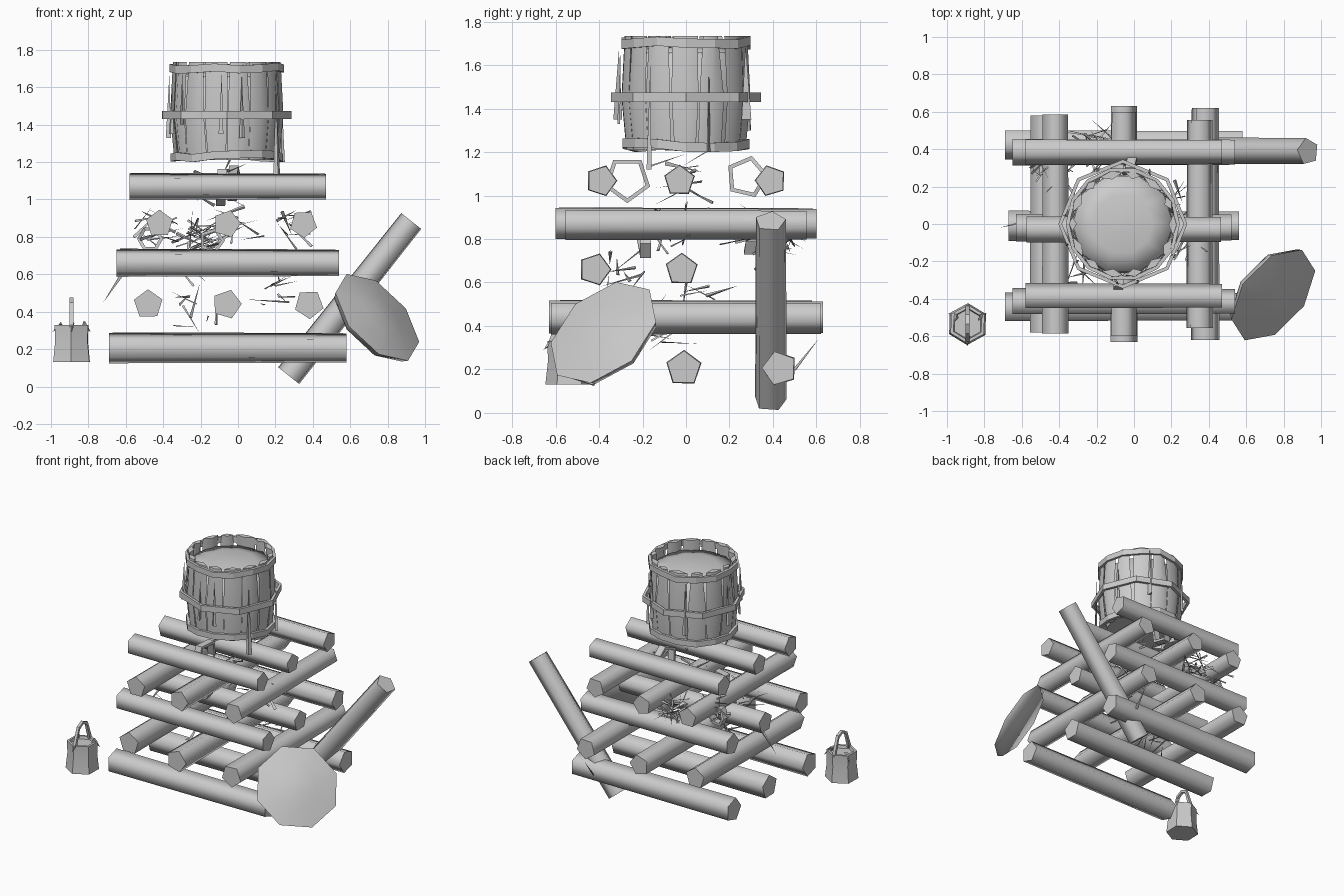
import bpy, math, random
from mathutils import Vector, Matrix

if "Cube" in bpy.data.objects:
    bpy.data.objects.remove(bpy.data.objects["Cube"])

random.seed(4)


def make(name, verts, faces, smooth=None):
    me = bpy.data.meshes.new(name)
    me.from_pydata([tuple(v) for v in verts], [], faces)
    ob = bpy.data.objects.new(name, me)
    bpy.context.collection.objects.link(ob)
    if smooth:
        bpy.context.view_layer.objects.active = ob
        bpy.ops.object.select_all(action='DESELECT')
        ob.select_set(True)
        bpy.ops.object.shade_smooth_by_angle(angle=math.radians(smooth))
    return ob


def lathe(name, profile, n, matrix, smooth=None, start=0.0):
    """Capped n-sided body from (radius, height) pairs."""
    v, f = [], []
    for r, h in profile:
        for i in range(n):
            a = start + 2 * math.pi * i / n
            v.append(matrix @ Vector((r * math.cos(a), r * math.sin(a), h)))
    for j in range(len(profile) - 1):
        for i in range(n):
            k = (i + 1) % n
            f.append((j*n + i, j*n + k, (j+1)*n + k, (j+1)*n + i))
    f.append(tuple(reversed(range(n))))
    f.append(tuple(range((len(profile)-1) * n, len(profile) * n)))
    return make(name, v, f, smooth)


def axis_matrix(a, d):
    return Matrix.Translation(a) @ Vector(d).to_track_quat('Z', 'Y').to_matrix().to_4x4()


def log(name, a, b, r, start=0.0):
    a, b = Vector(a), Vector(b)
    return lathe(name, [(r, 0), (r * .95, (b - a).length)], 5,
                 axis_matrix(a, b - a), 80, start)


def band(name, c, r, h, t, n, matrix=None, wave=0.0, start=0.0):
    """Closed hoop with a rectangular section."""
    m = (matrix or Matrix()).copy()
    m.translation = c
    v, f = [], []
    for i in range(n):
        a = start + 2 * math.pi * i / n
        dz = random.uniform(-wave, wave)
        for rr, z in ((r, -h/2), (r, h/2), (r - t, h/2), (r - t, -h/2)):
            v.append(m @ Vector((rr * math.cos(a), rr * math.sin(a), z + dz)))
    for i in range(n):
        k = (i + 1) % n
        for s in range(4):
            q = (s + 1) % 4
            f.append((i*4 + s, k*4 + s, k*4 + q, i*4 + q))
    return make(name, v, f)


def sliver(v, f, a, b, w):
    """Adds a thin tapering splinter from a to b."""
    a, b = Vector(a), Vector(b)
    d = (b - a).normalized()
    s = d.orthogonal().normalized()
    s = Matrix.Rotation(random.uniform(0, 6.28), 3, d) @ s
    o = d.cross(s) * w * .4
    n = len(v)
    v += [a - s * w / 2, a + s * w / 2, a + o, b]
    f += [(n, n+2, n+1), (n, n+1, n+3), (n+1, n+2, n+3), (n+2, n, n+3)]


# Crossed log stack, five layers
for z, r, x0, x1, ys in ((.205, .085, -.69, .58, (-.45, -.01, .43)),
                         (.66, .077, -.65, .54, (-.42, -.02, .39)),
                         (1.068, .074, -.58, .47, (-.39, -.03, .39))):
    for i, y in enumerate(ys):
        e = random.uniform(-.02, 0)
        log("cross_log", (x0 - e * (i == 1), y, z), (x1 + e * (i == 1), y, z), r, .3 * i)
for z, r, x_ends in ((.44, .08, ((-.48, .58), (-.06, .63), (.38, .62))),
                     (.87, .075, ((-.42, .585), (-.06, .6), (.35, .555)))):
    for i, (x, e) in enumerate(x_ends):
        log("long_log", (x, -e, z), (x, e, z), r, .3 * i + .3)

# Leaning log at the back right
log("leaning_log", (.275, .388, .055), (.93, .388, .882), .077, .2)

# Barrel: core with domed filling, staves and hoops
C = Vector((-.06, 0, 0))
lathe("barrel_core", [(.25, 1.22), (.275, 1.4), (.27, 1.66), (.16, 1.68), (.04, 1.69)],
      10, Matrix.Translation(C), 80)
N = 14
for i in range(N):
    a = 2 * math.pi * i / N
    m = Matrix.Translation(C) @ Matrix.Rotation(a + random.uniform(-.03, .03), 4, 'Z')
    w0, w1 = random.uniform(.035, .06), random.uniform(.055, .068)
    if i % 2:
        w0, w1 = w1, w0
    v = []
    for z, w, r in ((1.21, w0, .262), (1.45, .062, .285), (1.735, w1, .27)):
        v += [m @ Vector(p) for p in ((r, -w, z), (r + .018, 0, z), (r, w, z), (r - .025, 0, z))]
    f = [(3, 2, 1, 0), (8, 9, 10, 11)]
    for j in (0, 4):
        f += [(j + s, j + (s+1) % 4, j + 4 + (s+1) % 4, j + 4 + s) for s in range(4)]
    make("barrel_stave", v, f, 60)
band("top_hoop", C + Vector((0, 0, 1.70)), .305, .042, .02, 14, wave=.012)
band("bottom_hoop", C + Vector((0, 0, 1.232)), .3, .042, .02, 14, wave=.012)
band("middle_hoop", C + Vector((0, 0, 1.452)), .345, .043, .02, 8)

# Loose strips hanging on the barrel
v, f = [], []
for deg, z0, z1, w in ((172, 1.67, 1.33, .03), (200, 1.6, 1.35, .03), (-95, 1.67, 1.35, .045),
                       (-32, 1.6, 1.12, .04), (62, 1.7, 1.35, .045), (-75, 1.66, 1.33, .03),
                       (115, 1.68, 1.3, .04), (20, 1.6, 1.2, .03), (-140, 1.68, 1.4, .03)):
    a = math.radians(deg)
    d = Vector((math.cos(a), math.sin(a), 0))
    sliver(v, f, C + d * .315 + Vector((0, 0, z1)), C + d * .31 + Vector((0, 0, z0)), w)
make("loose_strips", v, f)

# Bands of bark lying among the logs
RY, RX = Matrix.Rotation(math.pi / 2, 4, 'Y'), Matrix.Rotation(math.pi / 2, 4, 'X')
band("bark_loop", (-.08, -.27, 1.075), .11, .05, .022, 5, RY, .015)
band("bark_loop", (-.02, .28, 1.085), .1, .05, .022, 5, RY, .015, .4)
band("bark_loop", (-.14, -.2, .78), .07, .05, .02, 5, RX, .015)
band("bark_loop", (-.47, .3, .79), .07, .05, .02, 6, RX, .015)

# Kindling splinters in clumps: centre, spread, count
v, f = [], []
for c, sp, n in (((-.2, .42, .8), .13, 26), ((-.45, .3, .85), .13, 18), ((.3, -.1, .86), .12, 12),
                 ((0, 0, .87), .15, 10), ((-.1, 0, 1.08), .2, 10), ((-.2, -.1, .42), .2, 8),
                 ((.2, .1, .5), .18, 8), ((-.3, -.3, .66), .16, 8)):
    for k in range(n):
        p = Vector(c) + Vector([random.uniform(-.5, .5) * sp for _ in range(3)])
        d = Vector((random.uniform(-1, 1), random.uniform(-1, 1), random.uniform(-.5, .5))).normalized()
        L = random.uniform(.12, .26)
        sliver(v, f, p - d * L / 2, p + d * L / 2, random.uniform(.008, .022))
sliver(v, f, (-.62, 0, .6), (-.72, -.02, .45), .02)
sliver(v, f, (.4, .5, .2), (.4, .61, .34), .02)
make("kindling", v, f)

# Barrel lid propped against the stack
lathe("barrel_lid", [(.27, -.035), (.29, .0), (.13, .035), (.03, .045)], 8,
      axis_matrix((.745, -.38, .37), (.68, -.55, .62)), 80, .2)

# Bucket with handle
B = Matrix.Translation((-.89, -.535, 0))
lathe("bucket", [(.112, .13), (.1, .24), (.103, .33), (.085, .33), (.08, .31)], 6, B, 50, .5)
pts = [(-.1, .32), (-.05, .45), (.0, .475), (.05, .455), (.1, .32)]
v, f = [], []
for i, (y, z) in enumerate(pts):
    s = .82
    v += [B @ Vector(p) for p in ((-.01, y, z), (.01, y, z),
                                  (.01, y * s, z - .018), (-.01, y * s, z - .018))]
    if i:
        j = 4 * (i - 1)
        f += [(j + k, j + (k+1) % 4, j + 4 + (k+1) % 4, j + 4 + k) for k in range(4)]
f += [(3, 2, 1, 0), (16, 17, 18, 19)]
make("bucket_handle", v, f)
v, f = [], []
for deg in (30, 150, 270):
    a = math.radians(deg)
    d = Vector((math.cos(a), math.sin(a), 0))
    sliver(v, f, B @ (d * .07 + Vector((0, 0, .34))), B @ (d * .12 + Vector((0, 0, .29))), .04)
make("bucket_rim_chips", v, f)
